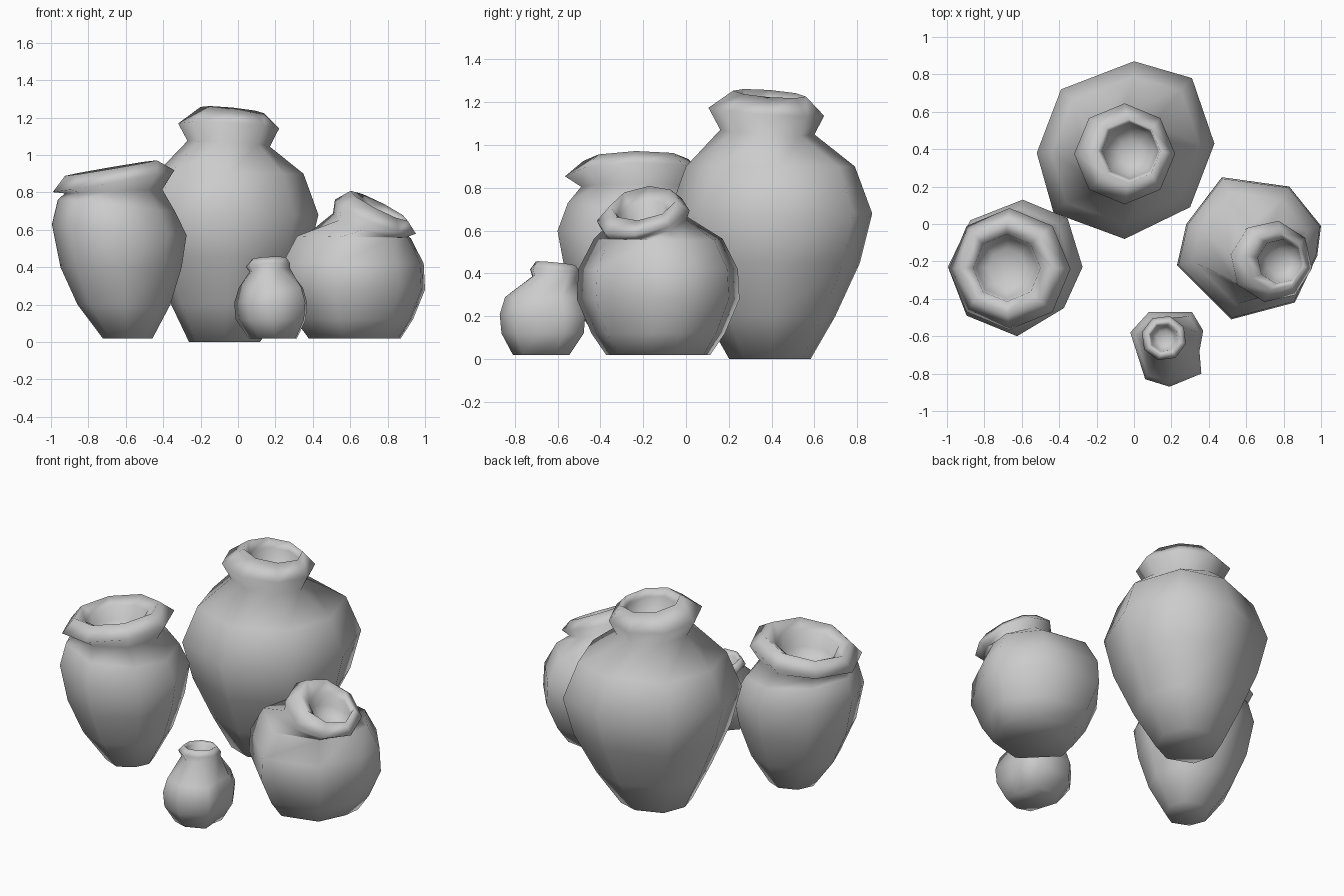
import bpy, bmesh, math
from mathutils import Vector


def pot(name, center, footprint, body, neck, phase=0):
    """body rings: (z, scale, dx, dy, tilt_x, tilt_y) of the uneven footprint;
    neck rings: (x, y, z, radius, tilt_x, tilt_y) of a regular octagon, running over the lip and inside."""
    bm = bmesh.new()
    rings = []
    for z, s, dx, dy, tx, ty in body:
        rings.append([bm.verts.new((center[0] + dx + x * s, center[1] + dy + y * s,
                                    z + (x * tx + y * ty) * s)) for x, y in footprint])
    for cx, cy, z, r, tx, ty in neck:
        ring = []
        for i in range(8):
            a = math.radians(phase + 45 * i)
            x, y = r * math.cos(a), r * math.sin(a)
            ring.append(bm.verts.new(Vector((cx + x, cy + y, z + x * tx + y * ty))))
        rings.append(ring)
    for lo, hi in zip(rings, rings[1:]):
        for i in range(8):
            j = (i + 1) % 8
            bm.faces.new((lo[i], lo[j], hi[j], hi[i]))
    bm.faces.new(rings[0][::-1])
    bm.faces.new(rings[-1])
    bmesh.ops.recalc_face_normals(bm, faces=bm.faces)
    for f in bm.faces:
        f.smooth = True
    mesh = bpy.data.meshes.new(name)
    bm.to_mesh(mesh)
    bm.free()
    obj = bpy.data.objects.new(name, mesh)
    bpy.context.collection.objects.link(obj)


# Tall jar at the back
pot("tall_jar", (-0.04, 0.39),
    [(.47, .04), (.35, .39), (.04, .48), (-.35, .33), (-.48, -.01), (-.39, -.33), (-.01, -.47), (.34, -.30)],
    [(0, .40, -.03, 0, 0, 0), (.2, .64, -.01, 0, 0, 0), (.45, .88, 0, 0, 0, 0),
     (.68, 1, 0, 0, 0, 0), (.90, .83, 0, 0, 0, 0)],
    [(-.05, .38, 1.06, .22, -.07, -.05), (-.05, .375, 1.155, .27, -.05, -.07),
     (-.03, .39, 1.24, .17, -.1, -.08), (-.02, .39, 1.19, .15, -.1, -.08),
     (-.02, .39, 1.10, .13, 0, 0), (-.02, .39, 1.06, .06, 0, 0)])

# Wide-mouthed jar on the left
pot("wide_mouth_jar", (-0.64, -0.23),
    [(.36, 0), (.28, .26), (.04, .36), (-.24, .25), (-.36, 0), (-.26, -.26), (.01, -.37), (.26, -.22)],
    [(.02, .37, .05, 0, 0, 0), (.2, .69, .03, 0, 0, 0), (.4, .9, .015, 0, 0, 0),
     (.6, 1, .005, 0, -.08, 0), (.73, .87, -.01, 0, -.1, 0)],
    [(-.665, -.23, .805, .26, .04, 0), (-.665, -.24, .86, .325, .18, .02),
     (-.68, -.235, .93, .245, .17, .02), (-.68, -.235, .89, .18, .15, 0),
     (-.68, -.235, .80, .165, .1, 0), (-.68, -.235, .75, .10, 0, 0)])

# Round jar on the right with a tilted neck
pot("round_jar", (0.64, -0.13),
    [(.34, -.04), (.36, .12), (.19, .33), (-.17, .38), (-.36, .13), (-.41, -.09), (-.12, -.38), (.22, -.29)],
    [(.02, .64, 0, 0, 0, 0), (.12, .82, 0, 0, 0, 0), (.28, 1, 0, 0, 0, 0),
     (.42, .98, 0, 0, 0, 0), (.56, .79, 0, 0, -.02, 0)],
    [(.705, -.195, .625, .2, -.29, .18), (.735, -.2, .67, .22, -.39, .18),
     (.755, -.2, .728, .155, -.5, .15), (.78, -.2, .68, .12, -.5, .15),
     (.775, -.2, .62, .11, -.4, .1), (.765, -.2, .58, .06, -.4, .1)], phase=-10)

# Small pot at the front
pot("small_pot", (0.18, -0.66),
    [(.17, -.02), (.19, .09), (.13, .19), (-.10, .19), (-.20, .08), (-.12, -.17), (.01, -.21), (.18, -.14)],
    [(.02, .66, .01, -.01, 0, 0), (.12, .96, 0, 0, 0, 0), (.21, 1, 0, 0, 0, 0), (.29, .88, 0, 0, 0, 0)],
    [(.17, -.61, .385, .112, .08, -.03), (.16, -.61, .412, .122, .06, -.08),
     (.165, -.61, .447, .095, .05, -.1), (.16, -.61, .43, .075, .05, -.05),
     (.16, -.61, .39, .065, 0, 0), (.16, -.61, .37, .04, 0, 0)], phase=-15)
